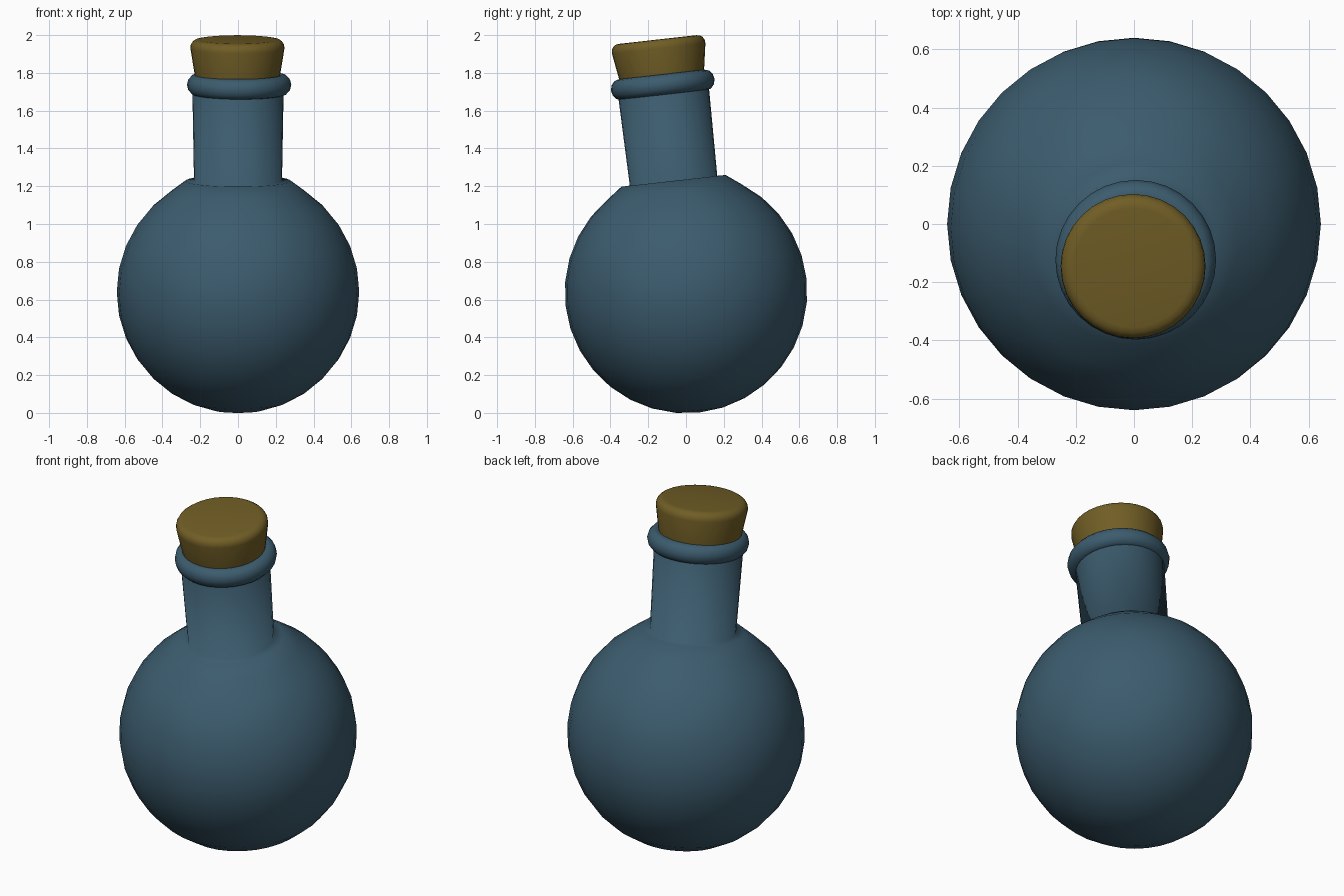
import bpy, bmesh, math
from mathutils import Matrix

if "Cube" in bpy.data.objects:
    bpy.data.objects.remove(bpy.data.objects["Cube"])

TILT = math.radians(6.4)
R = 0.642
SEG = 32

def material(name, rgb):
    m = bpy.data.materials.new(name)
    m.diffuse_color = (*rgb, 1)
    m.use_nodes = True
    m.node_tree.nodes["Principled BSDF"].inputs["Base Color"].default_value = m.diffuse_color
    return m

glass = material("blue glass", (0.045, 0.107, 0.156))
cork_mat = material("cork brown", (0.165, 0.112, 0.019))

def lathe(name, profile, mat, offset_x=0, closed=False, sharp=None):
    """Spin a (radius, height) profile about the tilted bottle axis; heights are from the globe centre."""
    bm = bmesh.new()
    rings = []
    for r, z in profile:
        if r == 0:
            rings.append([bm.verts.new((0, 0, z))] * SEG)
        else:
            rings.append([bm.verts.new((r * math.cos(2 * math.pi * i / SEG),
                                        r * math.sin(2 * math.pi * i / SEG), z)) for i in range(SEG)])
    pairs = list(zip(rings, rings[1:]))
    if closed:
        pairs.append((rings[-1], rings[0]))
    for a, b in pairs:
        for i in range(SEG):
            j = (i + 1) % SEG
            bm.faces.new(list(dict.fromkeys((a[i], a[j], b[j], b[i]))))
    bmesh.ops.recalc_face_normals(bm, faces=bm.faces)
    bm.transform(Matrix.Translation((offset_x, 0, 0.64)) @ Matrix.Rotation(TILT, 4, 'X'))
    for f in bm.faces:
        f.smooth = True
    me = bpy.data.meshes.new(name)
    bm.to_mesh(me)
    bm.free()
    me.materials.append(mat)
    ob = bpy.data.objects.new(name, me)
    bpy.context.collection.objects.link(ob)
    if sharp:
        bpy.ops.object.select_all(action='DESELECT')
        ob.select_set(True)
        bpy.context.view_layer.objects.active = ob
        bpy.ops.object.shade_smooth_by_angle(angle=math.radians(sharp))
    return ob

# Globe with flattened shoulder and slightly flared neck
body = [(0, -R)]
for k in range(1, 14):
    a = math.pi * k / 16
    body.append((R * math.sin(a), -R * math.cos(a)))
body += [(0.278, 0.592), (0.233, 0.593), (0.242, 1.10), (0.215, 1.14), (0, 1.14)]
lathe("bottle_body", body, glass)

# Rounded lip ring
lip = [(0.228 + 0.048 * math.cos(2 * math.pi * k / 12),
        1.104 + 0.055 * math.sin(2 * math.pi * k / 12)) for k in range(12)]
lathe("neck_lip", lip, glass, offset_x=0.006, closed=True)

# Tapered stopper with rounded top edge
stopper = [(0, 1.08), (0.215, 1.08), (0.225, 1.15), (0.249, 1.298), (0.247, 1.317),
           (0.238, 1.332), (0.224, 1.342), (0.205, 1.345), (0, 1.345)]
lathe("cork_stopper", stopper, cork_mat, offset_x=-0.003, sharp=40)
